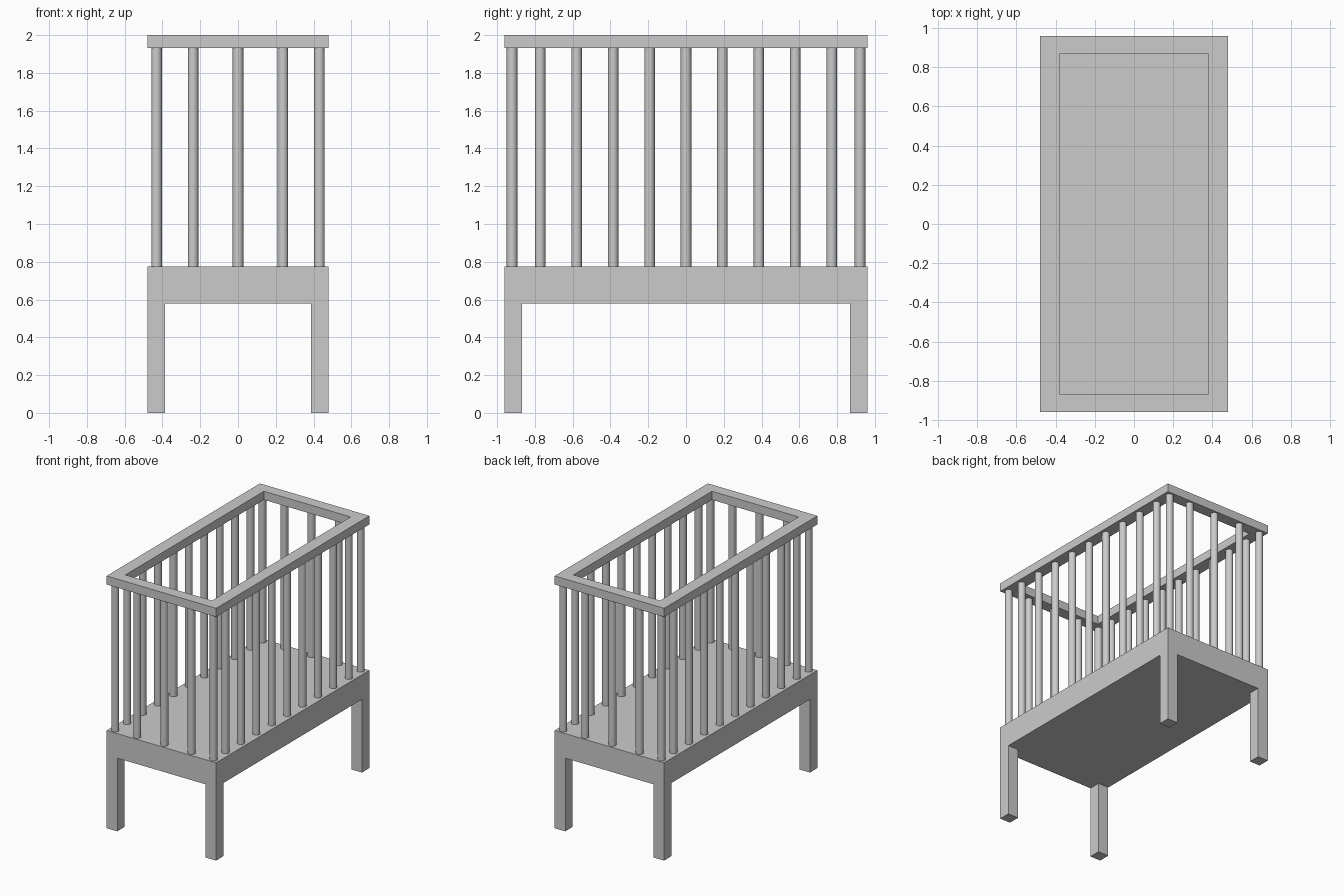
import bpy, bmesh

if "Cube" in bpy.data.objects:
    bpy.data.objects.remove(bpy.data.objects["Cube"])

HX, HY = 0.48, 0.96          # half footprint
BASE_Z0, BASE_Z1 = 0.58, 0.775
RAIL_Z0, RAIL_Z1 = 1.932, 2.0
LEG = 0.093


def link(name, bm):
    bmesh.ops.recalc_face_normals(bm, faces=bm.faces)
    mesh = bpy.data.meshes.new(name)
    bm.to_mesh(mesh)
    bm.free()
    obj = bpy.data.objects.new(name, mesh)
    bpy.context.collection.objects.link(obj)
    return obj


def box(name, x0, x1, y0, y1, z0, z1):
    bm = bmesh.new()
    bmesh.ops.create_cube(bm, size=1)
    bmesh.ops.scale(bm, vec=(x1 - x0, y1 - y0, z1 - z0), verts=bm.verts)
    bmesh.ops.translate(bm, vec=((x0 + x1) / 2, (y0 + y1) / 2, (z0 + z1) / 2), verts=bm.verts)
    return link(name, bm)


def spindle(name, x, y):
    bpy.ops.mesh.primitive_cylinder_add(vertices=24, radius=0.028, depth=RAIL_Z0 - BASE_Z1,
                                        location=(x, y, (RAIL_Z0 + BASE_Z1) / 2))
    obj = bpy.context.object
    obj.name = name
    bpy.ops.object.shade_smooth_by_angle()


# Mattress platform
box("base", -HX, HX, -HY, HY, BASE_Z0, BASE_Z1)

# Four corner legs, flush with the platform
for sx, side in ((-1, "left"), (1, "right")):
    for sy, end in ((-1, "front"), (1, "back")):
        xs = sorted((sx * HX, sx * (HX - LEG)))
        ys = sorted((sy * HY, sy * (HY - LEG)))
        box(f"{end}_{side}_leg", *xs, *ys, 0, BASE_Z0)

# Top rail: one rectangular ring
corners = ((-1, -1), (1, -1), (1, 1), (-1, 1))
bm = bmesh.new()
outer = [bm.verts.new((sx * HX, sy * HY, RAIL_Z0)) for sx, sy in corners]
inner = [bm.verts.new((sx * 0.38, sy * 0.868, RAIL_Z0)) for sx, sy in corners]
for i in range(4):
    j = (i + 1) % 4
    bm.faces.new((outer[i], outer[j], inner[j], inner[i]))
ring = bmesh.ops.extrude_face_region(bm, geom=bm.faces[:], use_keep_orig=True)
top = [g for g in ring["geom"] if isinstance(g, bmesh.types.BMVert)]
bmesh.ops.translate(bm, vec=(0, 0, RAIL_Z1 - RAIL_Z0), verts=top)
link("top_rail", bm)

# End spindles (including corners), then side spindles
SX, SY = 0.431, 0.921
for y, end in ((-SY, "front"), (SY, "back")):
    for x in (-SX, -0.238, 0, 0.238, SX):
        spindle(f"{end}_spindle", x, y)
for x, side in ((-SX, "left"), (SX, "right")):
    for i in range(-4, 5):
        spindle(f"{side}_spindle", x, i * 0.193)
